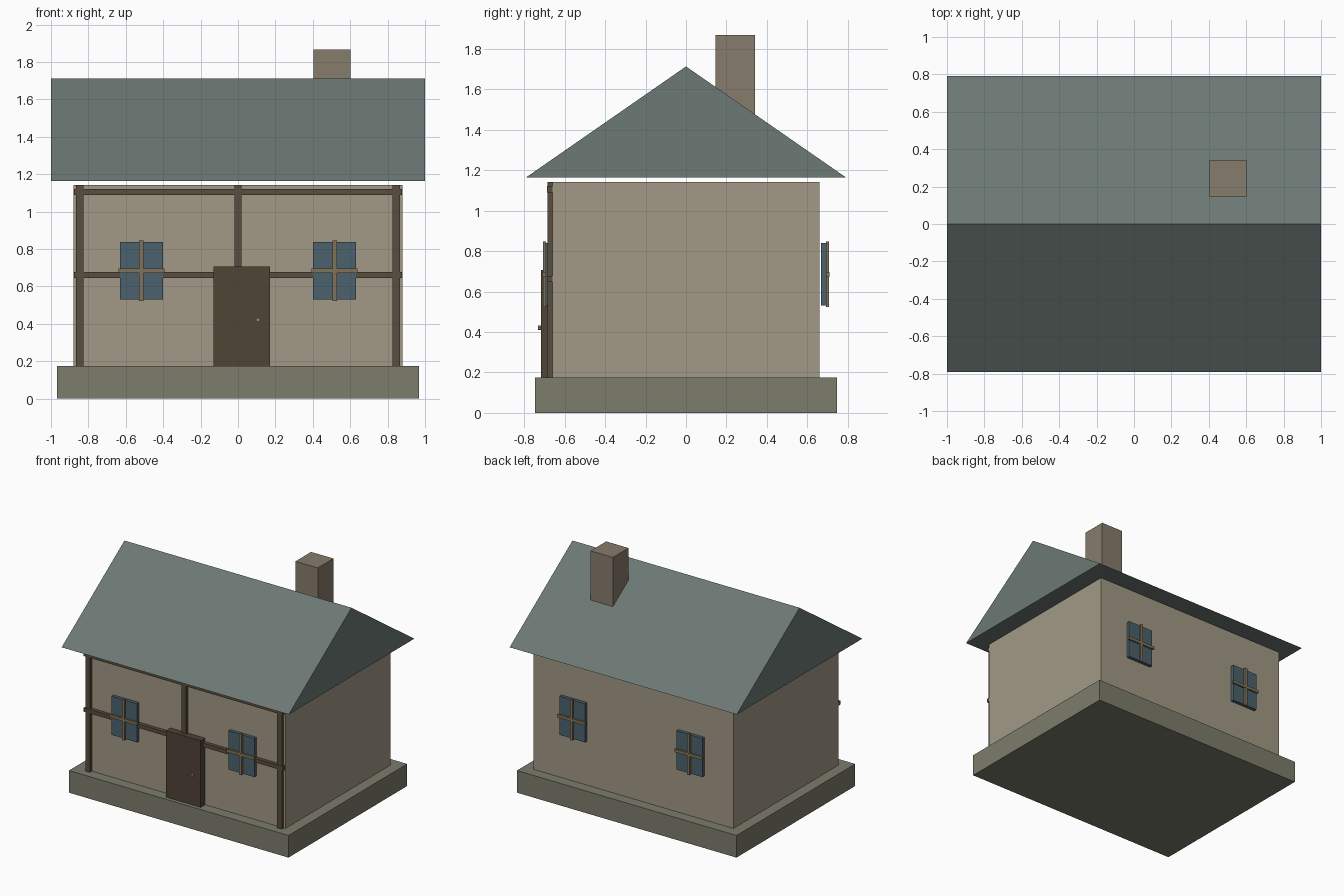
import bpy, bmesh
from math import pi
from mathutils import Matrix

if "Cube" in bpy.data.objects:
    bpy.data.objects.remove(bpy.data.objects["Cube"])


def material(name, r, g, b):
    m = bpy.data.materials.new(name)
    m.diffuse_color = (r, g, b, 1)
    m.use_nodes = True
    m.node_tree.nodes["Principled BSDF"].inputs["Base Color"].default_value = m.diffuse_color
    return m


STONE = material("stone", 0.20, 0.20, 0.15)
PLASTER = material("plaster", 0.36, 0.32, 0.24)
SLATE = material("slate", 0.15, 0.19, 0.175)
BRICK = material("brick", 0.24, 0.20, 0.15)
TIMBER = material("timber", 0.10, 0.075, 0.05)
DOOR = material("door_wood", 0.08, 0.058, 0.037)
GLASS = material("glass", 0.07, 0.12, 0.15)
FRAME = material("frame_wood", 0.22, 0.17, 0.10)
METAL = material("brass", 0.35, 0.28, 0.15)


def finish(name, bm, mat):
    bmesh.ops.recalc_face_normals(bm, faces=bm.faces)
    me = bpy.data.meshes.new(name)
    bm.to_mesh(me)
    bm.free()
    me.materials.append(mat)
    ob = bpy.data.objects.new(name, me)
    bpy.context.collection.objects.link(ob)
    return ob


def box(name, mat, x, y, z):
    """Box from (min, max) ranges along each axis."""
    ranges = [sorted(r) for r in (x, y, z)]
    size = [b - a for a, b in ranges]
    centre = [(a + b) / 2 for a, b in ranges]
    bm = bmesh.new()
    bmesh.ops.create_cube(bm, size=1, matrix=Matrix.Translation(centre) @ Matrix.Diagonal((*size, 1)))
    return finish(name, bm, mat)


# Plinth and walls
box("foundation", STONE, (-0.967, 0.967), (-0.746, 0.746), (0, 0.176))
box("walls", PLASTER, (-0.88, 0.88), (-0.66, 0.66), (0.176, 1.142))

# Gable roof: triangle profile extruded along x
bm = bmesh.new()
gable = bm.faces.new([bm.verts.new((-1, y, z)) for y, z in ((-0.79, 1.165), (0.79, 1.165), (0, 1.713))])
ext = bmesh.ops.extrude_face_region(bm, geom=[gable], use_keep_orig=True)
bmesh.ops.translate(bm, vec=(2, 0, 0), verts=[v for v in ext["geom"] if isinstance(v, bmesh.types.BMVert)])
finish("roof", bm, SLATE)

# Chimney
box("chimney", BRICK, (0.405, 0.601), (0.145, 0.341), (1.38, 1.868))

# Front timber framing
for label, x in (("left", -0.845), ("centre", 0), ("right", 0.845)):
    box(f"{label}_post", TIMBER, (x - 0.02, x + 0.02), (-0.685, -0.655), (0.176, 1.142))
for label, z in (("middle", 0.662), ("top", 1.105)):
    box(f"{label}_beam", TIMBER, (-0.877, 0.877), (-0.688, -0.658), (z - 0.016, z + 0.016))

# Door and knob
box("door", DOOR, (-0.132, 0.172), (-0.716, -0.66), (0.176, 0.706))
bm = bmesh.new()
bmesh.ops.create_cone(bm, cap_ends=True, segments=8, radius1=0.011, radius2=0.011, depth=0.022,
                      matrix=Matrix.Translation((0.107, -0.722, 0.421)) @ Matrix.Rotation(pi / 2, 4, "X"))
finish("door_knob", bm, METAL)

# Windows: pane plus crossed glazing bars, front and back
for face, s in (("front", -1), ("back", 1)):
    for side, x in (("left", -0.516), ("right", 0.516)):
        tag = f"{face}_{side}_window"
        bars = (s * 0.692, s * 0.708)
        box(f"{tag}_pane", GLASS, (x - 0.114, x + 0.114), (s * 0.668, s * 0.694), (0.531, 0.839))
        box(f"{tag}_upright_bar", FRAME, (x - 0.012, x + 0.012), bars, (0.523, 0.847))
        box(f"{tag}_cross_bar", FRAME, (x - 0.123, x + 0.123), (s * 0.692, s * 0.7085), (0.673, 0.697))
